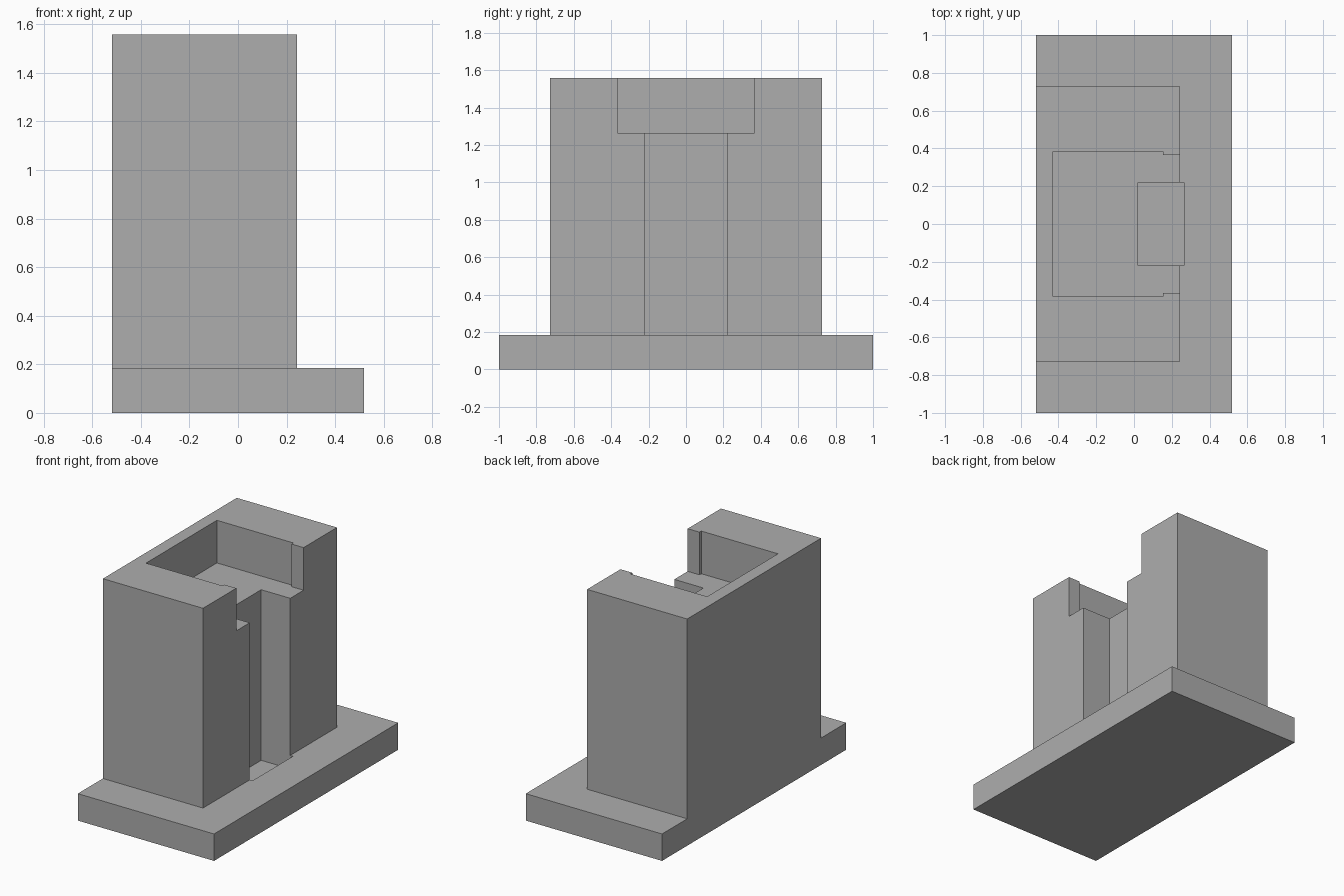
import bpy
import bmesh
from mathutils import Matrix, Vector

cube = bpy.data.objects.get("Cube")
if cube:
    bpy.data.objects.remove(cube, do_unlink=True)

grey = bpy.data.materials.new("plain grey")
grey.use_nodes = True
colour = (0.42, 0.42, 0.42, 1)
grey.diffuse_color = colour
grey.node_tree.nodes["Principled BSDF"].inputs["Base Color"].default_value = colour


def box(name, x0, x1, half_width, z0, z1):
    """Box symmetric about y = 0."""
    mesh = bpy.data.meshes.new(name)
    bm = bmesh.new()
    size = Vector((x1 - x0, 2 * half_width, z1 - z0))
    centre = Vector(((x0 + x1) / 2, 0, (z0 + z1) / 2))
    bmesh.ops.create_cube(bm, size=1, matrix=Matrix.Translation(centre) @ Matrix.Diagonal(size).to_4x4())
    bm.to_mesh(mesh)
    bm.free()
    mesh.materials.append(grey)
    obj = bpy.data.objects.new(name, mesh)
    bpy.context.collection.objects.link(obj)
    return obj


def combine(target, other, operation):
    """Apply a boolean and remove the helper box."""
    mod = target.modifiers.new(operation.lower(), 'BOOLEAN')
    mod.operation = operation
    mod.solver = 'EXACT'
    mod.object = other
    other.hide_render = True
    bpy.context.view_layer.objects.active = target
    bpy.ops.object.modifier_apply(modifier=mod.name)
    bpy.data.objects.remove(other, do_unlink=True)


BACK, FACE = -0.518, 0.243
BASE_TOP, TOP, POCKET_FLOOR = 0.185, 1.558, 1.265

# Wide base plate with the upright housing flush to its back edge
housing = box("housing_on_base", BACK, -BACK, 1.0, 0, BASE_TOP)
combine(housing, box("tower", BACK, FACE, 0.727, 0, TOP), 'UNION')

# Top pocket, its slightly narrower mouth, and the tall channel sunk into the base
combine(housing, box("pocket_cutter", -0.43, 0.153, 0.385, POCKET_FLOOR, TOP + 0.2), 'DIFFERENCE')
combine(housing, box("mouth_cutter", 0.1, FACE + 0.2, 0.365, POCKET_FLOOR, TOP + 0.2), 'DIFFERENCE')
combine(housing, box("channel_cutter", 0.022, 0.264, 0.22, BASE_TOP / 2, POCKET_FLOOR + 0.1), 'DIFFERENCE')
